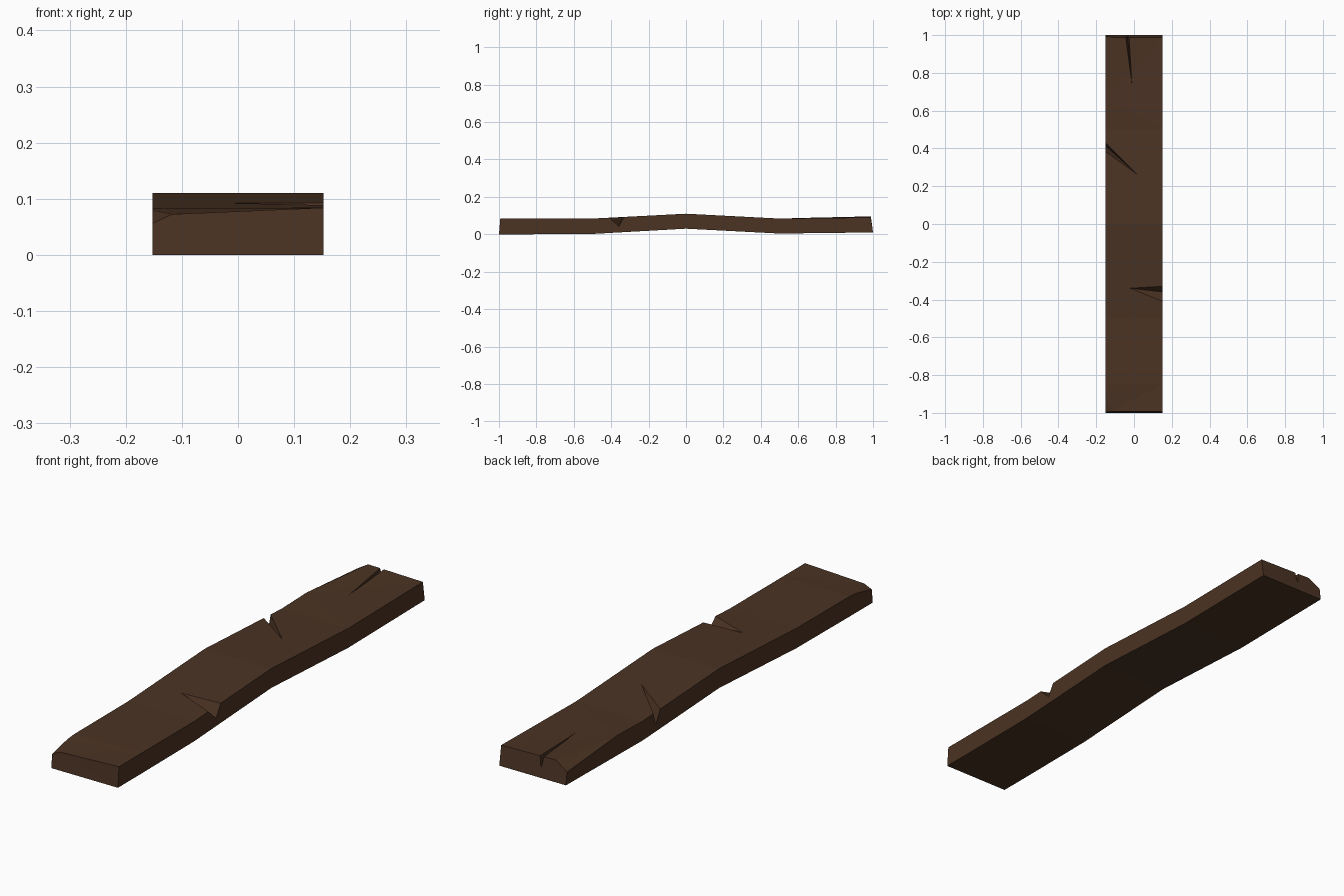
import bpy, bmesh
from mathutils import Vector

if "Cube" in bpy.data.objects:
    bpy.data.objects.remove(bpy.data.objects["Cube"])

W = 0.152

# Warped plank: rows of (y bottom, y top, z bottom, z top left, z top right)
rows = [(-1.0, -0.993, 0.0, 0.071, 0.084),
        (-0.85, -0.85, 0.0, 0.083, 0.084),
        (-0.5, -0.5, 0.002, 0.084, 0.084),
        (0.0, 0.0, 0.030, 0.110, 0.110),
        (0.5, 0.5, 0.004, 0.084, 0.084),
        (1.0, 0.988, 0.010, 0.097, 0.090)]
bm = bmesh.new()
rings = [[bm.verts.new(p) for p in ((-W, yb, zb), (W, yb, zb), (W, yt, zr), (-W, yt, zl))]
         for yb, yt, zb, zl, zr in rows]
for a, b in zip(rings, rings[1:]):
    for i in range(4):
        j = (i + 1) % 4
        bm.faces.new((a[i], a[j], b[j], b[i]))
bm.faces.new(rings[0])
bm.faces.new(rings[-1])


# Corner chips: slice along a plane through three points and cap it
def chip(p1, p2, p3):
    p1, p2, p3 = map(Vector, (p1, p2, p3))
    n = (p2 - p1).cross(p3 - p1).normalized()
    if n.z < 0:
        n = -n
    geom = bm.verts[:] + bm.edges[:] + bm.faces[:]
    cut = bmesh.ops.bisect_plane(bm, geom=geom, plane_co=p1, plane_no=n, clear_outer=True)
    edges = [e for e in bm.edges if e.is_boundary]
    bmesh.ops.holes_fill(bm, edges=edges)


chip((-W, -0.88, 0.0825), (-0.115, -1, 0.072), (-W, -1, 0.055))
chip((-W, 0.67, 0.088), (-0.10, 0.988, 0.0945), (-W, 0.99, 0.062))
bmesh.ops.triangulate(bm, faces=bm.faces[:])
bmesh.ops.recalc_face_normals(bm, faces=bm.faces[:])
mesh = bpy.data.meshes.new("plank")
bm.to_mesh(mesh)
bm.free()
plank = bpy.data.objects.new("plank", mesh)
bpy.context.collection.objects.link(plank)
mat = bpy.data.materials.new("dark_wood")
mat.diffuse_color = (0.07, 0.033, 0.017, 1)
mat.use_nodes = True
mat.node_tree.nodes["Principled BSDF"].inputs["Base Color"].default_value = mat.diffuse_color
mesh.materials.append(mat)


# Splits: V-shaped wedge from an inner tip to an opening a-b with valley end d
def split(name, tip, a, b, d):
    tip, a, b, d = map(Vector, (tip, a, b, d))
    t2 = tip + (tip - d) * 0.08
    d2 = d + (d - tip) * 0.15
    pts = [t2, d2, d2 + (a - d) * 1.8, d2 + (b - d) * 1.8]
    cb = bmesh.new()
    vs = [cb.verts.new(p) for p in pts]
    for f in ((0, 1, 2), (0, 3, 1), (0, 2, 3), (1, 3, 2)):
        cb.faces.new([vs[i] for i in f])
    bmesh.ops.recalc_face_normals(cb, faces=cb.faces[:])
    m = bpy.data.meshes.new(name)
    cb.to_mesh(m)
    cb.free()
    m.materials.append(mat)
    cutter = bpy.data.objects.new(name, m)
    bpy.context.collection.objects.link(cutter)
    cutter.hide_render = True
    cutter.hide_set(True)
    mod = plank.modifiers.new(name, 'BOOLEAN')
    mod.operation = 'DIFFERENCE'
    mod.solver = 'EXACT'
    mod.object = cutter


split("right_split_cutter", (-0.02, -0.34, 0.092), (W, -0.41, 0.089), (W, -0.33, 0.093), (W, -0.36, 0.042))
split("left_split_cutter", (0.02, 0.26, 0.0965), (-W, 0.385, 0.090), (-W, 0.43, 0.088), (-W, 0.415, 0.035))
split("end_split_cutter", (-0.01, 0.73, 0.0893), (-0.044, 0.99, 0.095), (-0.026, 0.99, 0.094), (-0.034, 0.99, 0.05))
